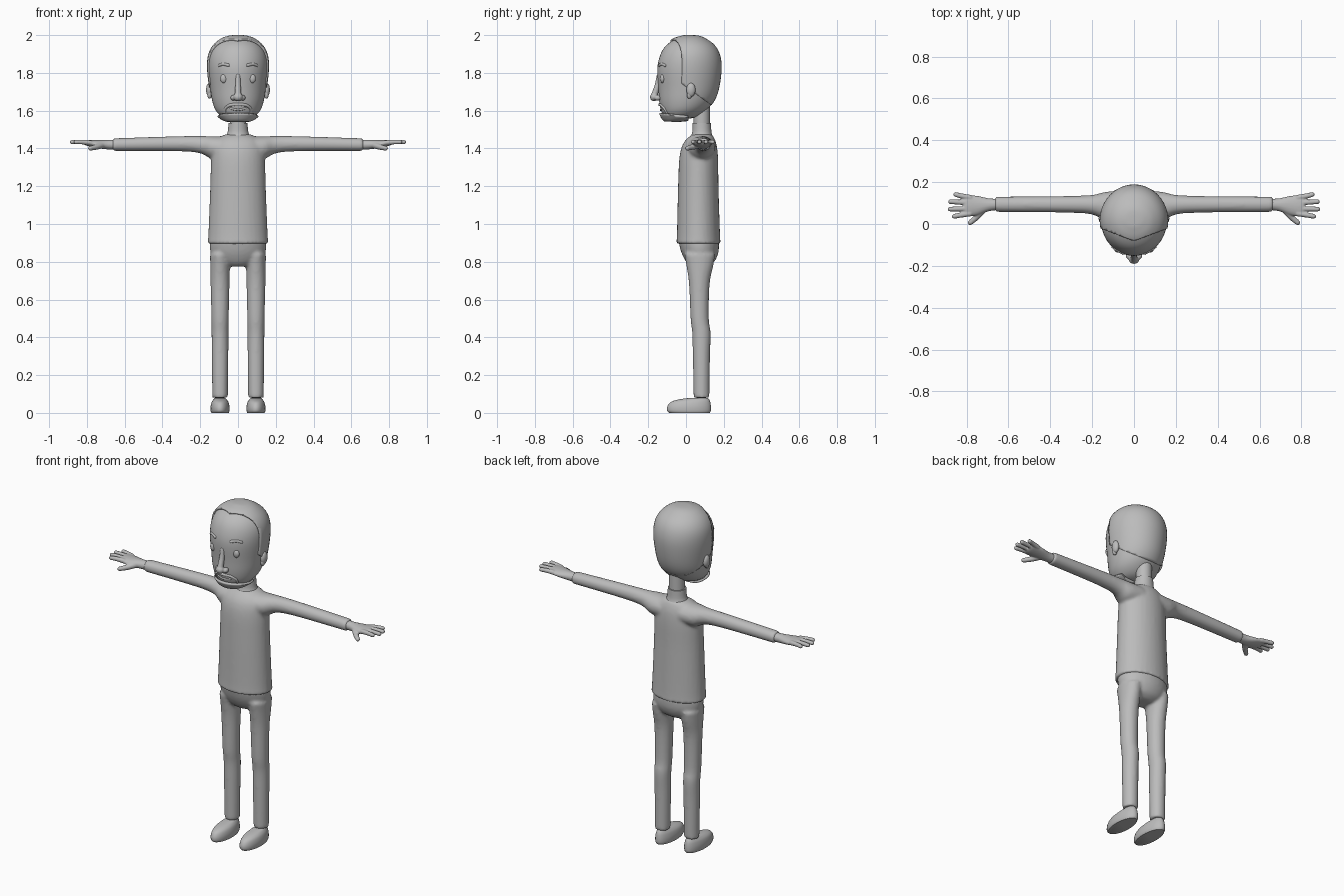
import bpy, bmesh, math
from mathutils import Vector

cube = bpy.data.objects.get("Cube")
if cube:
    bpy.data.objects.remove(cube, do_unlink=True)

grey = bpy.data.materials.new("plain grey")
grey.use_nodes = True
grey.diffuse_color = (0.5, 0.5, 0.5, 1)
grey.node_tree.nodes["Principled BSDF"].inputs["Base Color"].default_value = (0.5, 0.5, 0.5, 1)


def spline(rows, steps=4):
    """Smooth a list of equal-length tuples with a Catmull-Rom curve."""
    out = []
    for i in range(len(rows) - 1):
        quad = (rows[max(i - 1, 0)], rows[i], rows[i + 1], rows[min(i + 2, len(rows) - 1)])
        for k in range(steps):
            t = k / steps
            out.append(tuple(
                0.5 * (2 * b + (c - a) * t + (2 * a - 5 * b + 4 * c - d) * t * t
                       + (3 * b - a - 3 * c + d) * t ** 3) for a, b, c, d in zip(*quad)))
    return out + [rows[-1]]


def loft(bm, rings, n=28):
    """Skin closed ellipses, each given as centre, first and second half axis."""
    loops = []
    for c, u, v in rings:
        angles = [2 * math.pi * k / n for k in range(n)]
        loops.append([bm.verts.new(Vector(c) + u * math.cos(a) + v * math.sin(a)) for a in angles])
    for low, high in zip(loops, loops[1:]):
        for k in range(n):
            j = (k + 1) % n
            bm.faces.new((low[k], low[j], high[j], high[k]))
    bm.faces.new(loops[0])
    bm.faces.new(loops[-1])


def upright(bm, rows, x=0, grow=0, n=32):
    """Loft along z; rows are height, front y, back y, half width."""
    loft(bm, [((x, (f + b) / 2, z), Vector((w + grow, 0, 0)),
               Vector((0, (b - f) / 2 + grow, 0))) for z, f, b, w in spline(rows)], n)


def sideways(bm, rows, side=1, n=24):
    """Loft along x; rows are x, centre y, centre z, half depth, half height."""
    loft(bm, [((side * x, y, z), Vector((0, a, 0)), Vector((0, 0, b)))
              for x, y, z, a, b in spline(rows)], n)


def tube(bm, points, r0, r1, n=12):
    """Loft a tapered rod with rounded ends along points."""
    pts = [Vector(p) for p in spline(points)]
    first, last = (pts[1] - pts[0]).normalized(), (pts[-1] - pts[-2]).normalized()
    pts = [pts[0] - first * r0 * 0.7] + pts + [pts[-1] + last * r1 * 0.7]
    rings = []
    for i, p in enumerate(pts):
        d = pts[min(i + 1, len(pts) - 1)] - pts[max(i - 1, 0)]
        u = d.cross(Vector((0.1, 0.3, 1))).normalized()
        v = d.cross(u).normalized()
        r = r0 + (r1 - r0) * i / (len(pts) - 1)
        r *= 0.45 if i in (0, len(pts) - 1) else 1
        rings.append((p, u * r, v * r))
    loft(bm, rings, n)


def ball(bm, centre, size):
    made = bmesh.ops.create_uvsphere(bm, u_segments=20, v_segments=12, radius=1)["verts"]
    for v in made:
        v.co = Vector(centre) + Vector(a * b for a, b in zip(v.co, size))


def finish(name, bm, mirror=False, voxel=0, smooth=4, shell=0):
    bmesh.ops.recalc_face_normals(bm, faces=bm.faces)
    mesh = bpy.data.meshes.new(name)
    bm.to_mesh(mesh)
    bm.free()
    mesh.materials.append(grey)
    mesh.shade_smooth()
    mesh.set_sharp_from_angle(angle=math.radians(50))
    ob = bpy.data.objects.new(name, mesh)
    bpy.context.collection.objects.link(ob)
    if voxel:
        m = ob.modifiers.new("blend", 'REMESH')
        m.mode, m.voxel_size, m.use_smooth_shade = 'VOXEL', voxel, True
        m = ob.modifiers.new("soften", 'SMOOTH')
        m.factor, m.iterations = 0.5, smooth
    if shell:
        m = ob.modifiers.new("thickness", 'SOLIDIFY')
        m.thickness, m.offset = shell, -1
    if mirror:
        m = ob.modifiers.new("mirror", 'MIRROR')
        m.use_mirror_merge = False
    return ob


# Shirt: body and sleeves blended together
bm = bmesh.new()
upright(bm, [(0.895, -0.052, 0.184, 0.162), (0.95, -0.048, 0.18, 0.157), (1.2, -0.042, 0.172, 0.147),
             (1.34, -0.036, 0.17, 0.143), (1.41, -0.022, 0.164, 0.137), (1.45, 0.003, 0.152, 0.115),
             (1.475, 0.035, 0.138, 0.065)])
for side in (1, -1):
    sideways(bm, [(0.06, 0.08, 1.405, 0.08, 0.06), (0.14, 0.085, 1.405, 0.068, 0.06),
                  (0.2, 0.092, 1.42, 0.047, 0.046), (0.32, 0.094, 1.425, 0.04, 0.04),
                  (0.665, 0.094, 1.42, 0.037, 0.034)], side)
finish("shirt", bm, voxel=0.009, smooth=5)

# Collar and neck
bm = bmesh.new()
upright(bm, [(1.45, 0.015, 0.15, 0.075), (1.48, 0.032, 0.136, 0.056), (1.535, 0.035, 0.132, 0.05)])
finish("collar", bm)
bm = bmesh.new()
upright(bm, [(1.5, 0.041, 0.126, 0.043), (1.66, 0.038, 0.126, 0.043)])
finish("neck", bm)

# Trousers: hips and legs blended together
bm = bmesh.new()
upright(bm, [(0.775, 0.025, 0.115, 0.06), (0.80, 0.0, 0.15, 0.115), (0.85, -0.025, 0.172, 0.146),
             (0.91, -0.04, 0.175, 0.15)])
for x in (-0.095, 0.095):
    upright(bm, [(0.08, 0.04, 0.124, 0.041), (0.3, 0.036, 0.127, 0.044), (0.42, 0.033, 0.131, 0.045),
                 (0.5, 0.024, 0.121, 0.046), (0.68, 0.016, 0.125, 0.05), (0.78, 0.002, 0.145, 0.052),
                 (0.84, -0.01, 0.155, 0.053)], x)
finish("trousers", bm, voxel=0.009, smooth=5)

# Shoes
bm = bmesh.new()
upright(bm, [(0, -0.09, 0.126, 0.046), (0.012, -0.1, 0.132, 0.05), (0.035, -0.098, 0.132, 0.05),
             (0.058, -0.08, 0.128, 0.044), (0.072, -0.035, 0.122, 0.034), (0.08, 0.03, 0.115, 0.025)], 0.095)
finish("shoes", bm, mirror=True)

# Hands: palm, four fingers and thumb
bm = bmesh.new()
sideways(bm, [(0.63, 0.094, 1.42, 0.027, 0.026), (0.69, 0.092, 1.42, 0.03, 0.025),
              (0.75, 0.088, 1.424, 0.047, 0.021), (0.8, 0.087, 1.43, 0.05, 0.016),
              (0.815, 0.087, 1.432, 0.042, 0.01)])
for root, tip_x, tip_y in ((0.126, 0.855, 0.142), (0.1, 0.88, 0.107), (0.074, 0.882, 0.071), (0.05, 0.862, 0.036)):
    tube(bm, [(0.78, root, 1.43), (0.825, (root + tip_y) / 2, 1.434), (tip_x, tip_y, 1.434)], 0.014, 0.011)
tube(bm, [(0.72, 0.07, 1.418), (0.75, 0.035, 1.408), (0.785, 0.004, 1.4)], 0.019, 0.011)
finish("hands", bm, mirror=True, voxel=0.004, smooth=3)

# Head
HEAD = [(1.553, -0.105, -0.03, 0.055), (1.565, -0.117, 0.05, 0.083), (1.6, -0.132, 0.105, 0.117),
        (1.65, -0.142, 0.146, 0.136), (1.72, -0.146, 0.17, 0.147), (1.82, -0.152, 0.182, 0.157),
        (1.89, -0.138, 0.173, 0.151), (1.94, -0.11, 0.146, 0.126), (1.975, -0.064, 0.1, 0.085),
        (1.99, -0.02, 0.065, 0.045), (1.994, 0.0, 0.035, 0.015)]
bm = bmesh.new()
upright(bm, HEAD, n=48)
finish("head", bm)


def face(x, z, lift=0):
    """Point on the front of the head."""
    for (z0, *a), (z1, *b) in zip(HEAD, HEAD[1:]):
        if z0 <= z <= z1:
            f, k, w = (p + (q - p) * (z - z0) / (z1 - z0) for p, q in zip(a, b))
            return (x, (f + k) / 2 - (k - f) / 2 * math.sqrt(max(0, 1 - (x / w) ** 2)) - lift, z)


def cut_shell(name, grow, planes):
    """Head-shaped shell kept on the positive side of every plane."""
    shell = bmesh.new()
    upright(shell, HEAD, grow=grow, n=48)
    for point, normal in planes:
        bmesh.ops.bisect_plane(shell, geom=shell.verts[:] + shell.edges[:] + shell.faces[:],
                               plane_co=point, plane_no=normal, clear_inner=True)
    return finish(name, shell, shell=0.012)


# Hair with a peaked hairline, and a short chin beard
hair = cut_shell("hair", 0.007, [((0, -0.082, 0), (-0.38, 1, 0)), ((0, -0.082, 0), (0.38, 1, 0)),
                                 ((0, 0.07, 1.67), (0, 0.72, 1))])
hair.location.z = 0.006
cut_shell("beard", 0.003, [((0, -0.13, 1.588), (0, -0.1, -1)), ((0, 0.01, 0), (0, -1, 0))])

# Nose
bm = bmesh.new()
tube(bm, [(0, -0.142, 1.79), (0, -0.15, 1.74), (0, -0.165, 1.69), (0, -0.172, 1.672)], 0.012, 0.02, 16)
ball(bm, (0, -0.169, 1.672), (0.025, 0.022, 0.022))
for s in (1, -1):
    ball(bm, (s * 0.024, -0.15, 1.668), (0.016, 0.02, 0.015))
finish("nose", bm, voxel=0.004, smooth=4)

# Eyes, brows and ears
bm = bmesh.new()
ball(bm, face(0.075, 1.77, -0.004), (0.019, 0.013, 0.024))
finish("eyes", bm, mirror=True)
bm = bmesh.new()
tube(bm, [face(0.05, 1.84), face(0.078, 1.846), face(0.102, 1.838)], 0.009, 0.007)
finish("eyebrows", bm, mirror=True)
bm = bmesh.new()
ball(bm, (0.152, 0.026, 1.71), (0.017, 0.024, 0.037))
ball(bm, (0.15, 0.018, 1.685), (0.012, 0.014, 0.022))
finish("ears", bm, mirror=True)

# Moustache and lips
bm = bmesh.new()
tube(bm, [face(0, 1.632), face(0.04, 1.63), face(0.066, 1.612), face(0.068, 1.588)], 0.009, 0.006)
finish("moustache", bm, mirror=True)
bm = bmesh.new()
tube(bm, [face(-0.04, 1.612), face(0, 1.604), face(0.04, 1.612)], 0.006, 0.006)
finish("lips", bm)
